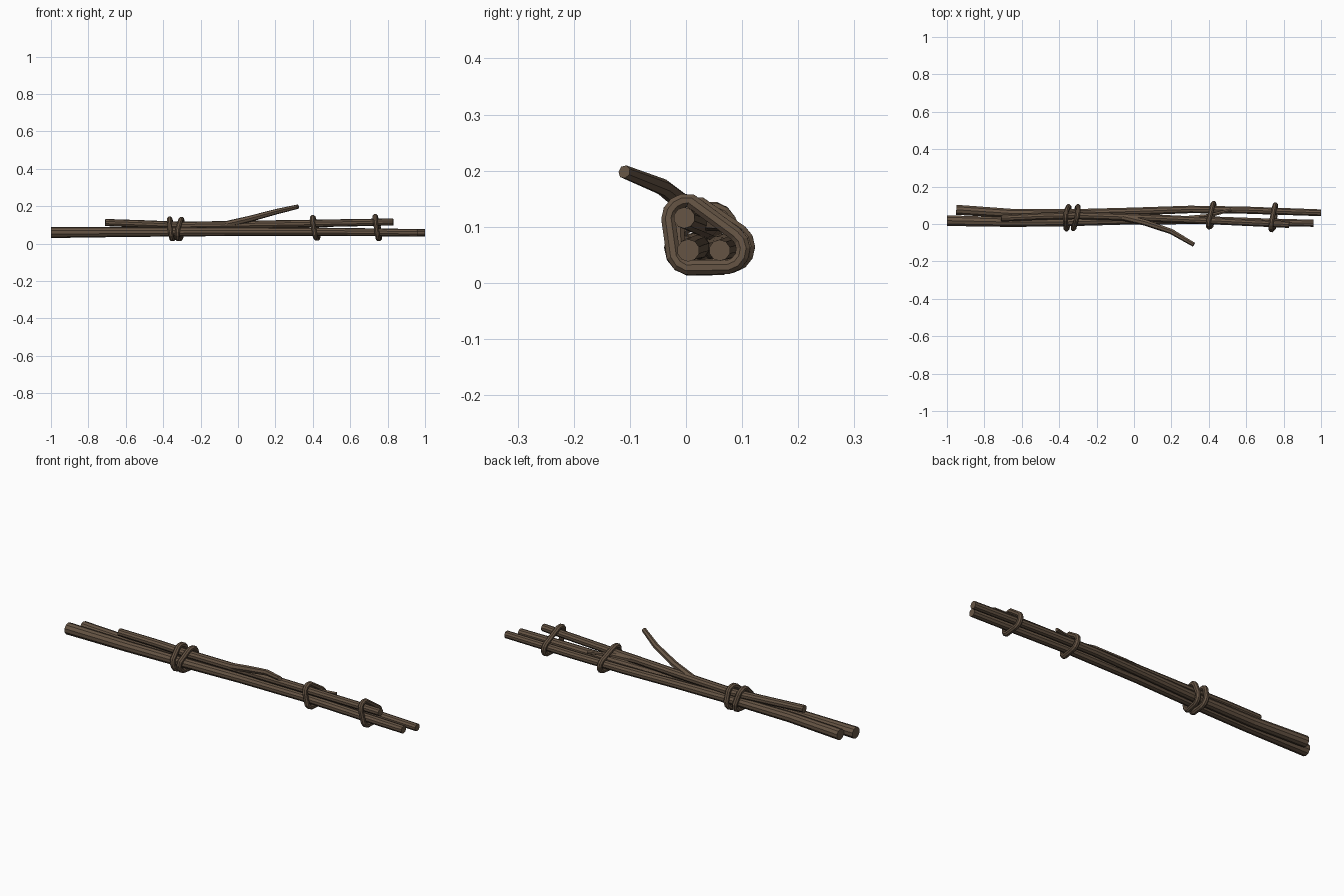
import bpy, math
from mathutils import Vector

if "Cube" in bpy.data.objects:
    bpy.data.objects.remove(bpy.data.objects["Cube"])

bark = bpy.data.materials.new("bark_brown")
bark.diffuse_color = (0.130, 0.088, 0.057, 1)
bark.use_nodes = True
bark.node_tree.nodes["Principled BSDF"].inputs["Base Color"].default_value = bark.diffuse_color


def tube(name, pts, radii, sides, ref, closed=False):
    """Sweep a regular polygon along a path; ref fixes the frame."""
    pts = [Vector(p) for p in pts]
    n = len(pts)
    verts, faces = [], []
    for i, p in enumerate(pts):
        a = pts[(i - 1) % n] if closed else pts[max(i - 1, 0)]
        b = pts[(i + 1) % n] if closed else pts[min(i + 1, n - 1)]
        t = (b - a).normalized()
        u = Vector(ref).cross(t).normalized()
        v = t.cross(u)
        for k in range(sides):
            w = 2 * math.pi * (k + 0.5) / sides
            verts.append(p + radii[i] * (math.cos(w) * u + math.sin(w) * v))
    for i in range(n if closed else n - 1):
        j = (i + 1) % n
        for k in range(sides):
            m = (k + 1) % sides
            faces.append((i * sides + k, i * sides + m, j * sides + m, j * sides + k))
    if not closed:
        faces.append(tuple(reversed(range(sides))))
        faces.append(tuple(range((n - 1) * sides, n * sides)))
    me = bpy.data.meshes.new(name)
    me.from_pydata(verts, [], faces)
    me.materials.append(bark)
    ob = bpy.data.objects.new(name, me)
    bpy.context.collection.objects.link(ob)
    return ob


# Long sticks: (x, y, z, radius) along the length
sticks = {
    "front_stick": [(-1, .018, .060, .030), (-.65, .010, .062, .027), (-.35, .012, .063, .025),
                    (0, .020, .064, .023), (.4, .020, .064, .022), (.7, .010, .061, .021),
                    (.96, .004, .058, .020)],
    "back_stick": [(-.95, .076, .060, .028), (-.65, .056, .062, .026), (-.35, .056, .063, .024),
                   (0, .067, .065, .022), (.3, .078, .065, .021), (.6, .074, .062, .020),
                   (1, .060, .058, .019)],
    "top_stick": [(-.71, .031, .113, .019), (-.5, .041, .105, .020), (-.3, .046, .096, .021),
                  (0, .036, .101, .021), (.4, .018, .108, .020), (.83, -.003, .116, .019)],
}
for name, s in sticks.items():
    tube(name, [p[:3] for p in s], [p[3] for p in s], 10, (0, 0, 1))

# Side branch and small twig
tube("side_branch", [(-.06, .036, .104), (.06, .008, .132), (.20, -.040, .170), (.32, -.110, .198)],
     [.018, .017, .015, .012], 7, (0, 0, 1))
tube("small_twig", [(.24, .028, .104), (.40, .044, .104), (.52, .076, .100)],
     [.013, .011, .009], 6, (0, 0, 1))


def stick_at(s, x):
    """Interpolated centre and radius of a stick at x."""
    for a, b in zip(s, s[1:]):
        if a[0] <= x <= b[0]:
            f = (x - a[0]) / (b[0] - a[0])
            return [a[i] + f * (b[i] - a[i]) for i in (1, 2, 3)]


# Binding loops: wrapped around the bundle's outline, slightly tilted
ROPE = 0.0135
for i, (x, ty, tz) in enumerate([(-.357, .10, -.16), (-.312, .20, .10), (.413, .14, -.16), (.747, .10, -.14)]):
    cs = [stick_at(s, x) for s in sticks.values()]
    path = []
    for k in range(14):
        w = 2 * math.pi * k / 14
        c, s = math.cos(w), math.sin(w)
        y, z, r = max(cs, key=lambda q: q[0] * c + q[1] * s + q[2])
        y, z = y + c * (r + ROPE), z + s * (r + ROPE)
        path.append((x + ty * (y - .03) + tz * (z - .07), y, z))
    tube("binding_loop_%d" % (i + 1), path, [ROPE] * 14, 8, (1, 0, 0), True)
